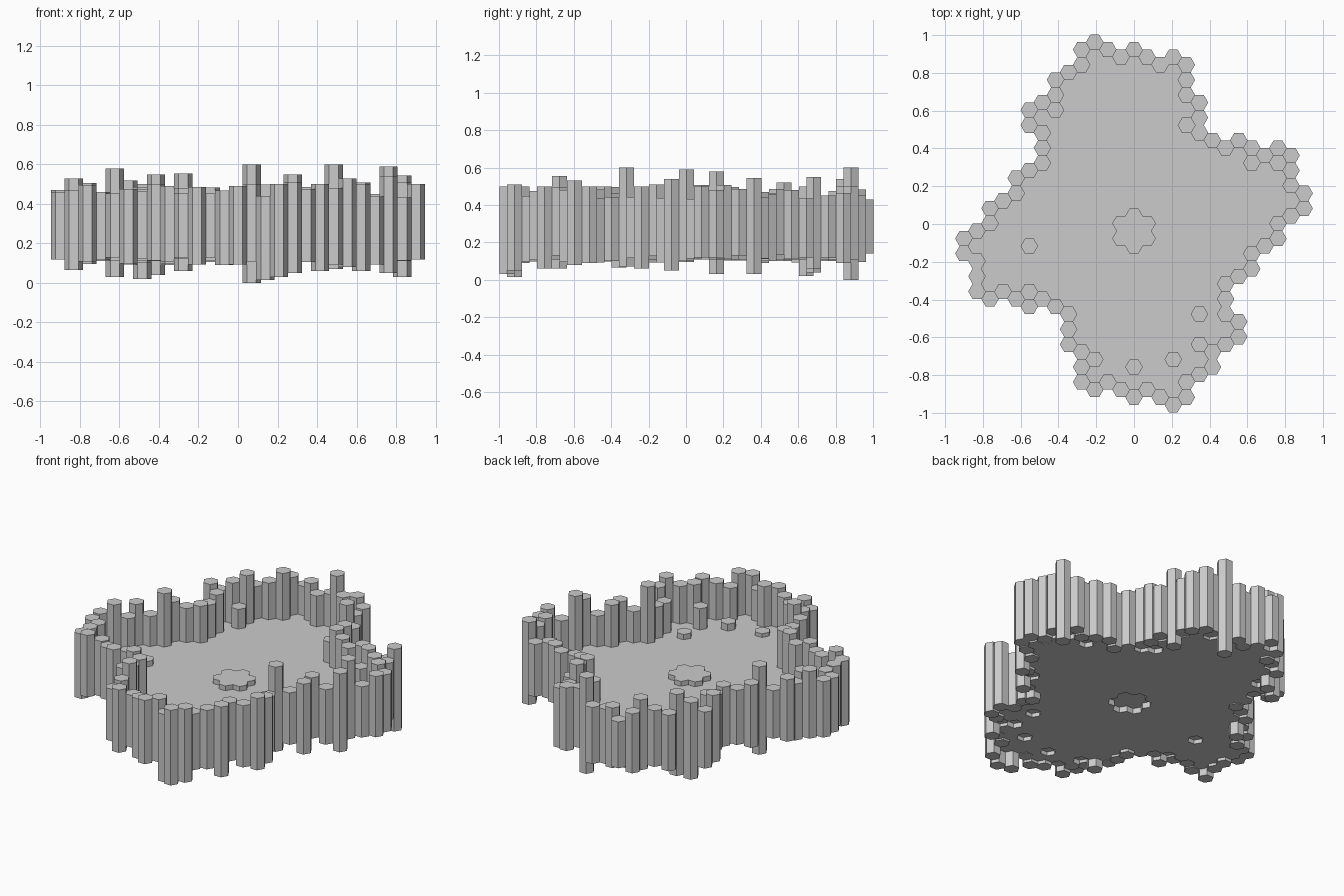
import bpy, bmesh, math, random

if "Cube" in bpy.data.objects:
    bpy.data.objects.remove(bpy.data.objects["Cube"])

random.seed(7)
R = 0.08 / math.sqrt(3)          # hexagon radius (flat-top tiles, 0.08 high)


def centre(q, j):
    return q * 1.5 * R, 0.04 * j + 0.003


def slab(name, jobs):
    """Each job = (cells, z0, z1): cells welded into one hexagonal-outline prism."""
    bm = bmesh.new()
    for cells, z0, z1 in jobs:
        verts, faces = {}, []
        for q, j in cells:
            cx, cy = centre(q, j)
            ring = []
            for i in range(6):
                x = cx + R * math.cos(i * math.pi / 3)
                y = cy + R * math.sin(i * math.pi / 3)
                key = (round(x * 500), round(y * 500))
                if key not in verts:
                    verts[key] = bm.verts.new((x, y, z0))
                ring.append(verts[key])
            faces.append(bm.faces.new(ring))
        ext = bmesh.ops.extrude_face_region(bm, geom=faces, use_keep_orig=True)
        for v in ext["geom"]:
            if isinstance(v, bmesh.types.BMVert):
                v.co.z = z1
    bmesh.ops.recalc_face_normals(bm, faces=bm.faces)
    me = bpy.data.meshes.new(name)
    bm.to_mesh(me)
    bm.free()
    ob = bpy.data.objects.new(name, me)
    bpy.context.collection.objects.link(ob)
    return ob


# island outline: lowest and highest tile (half-tile steps) for columns -13..13
low = [-4, -9, -10, -9, -10, -11, -10, -11, -16, -21, -22, -21, -22, -23,
       -22, -23, -24, -23, -20, -19, -16, -7, -6, -3, -2, 1, 2]
high = [-2, -1, 2, 3, 6, 7, 16, 19, 20, 23, 24, 23, 22, 23,
        22, 21, 22, 21, 16, 11, 10, 11, 10, 9, 10, 9, 4]
cells = {(q - 13, j) for q in range(27) for j in range(low[q], high[q] + 1, 2)}
cells |= {(-8, 13), (-8, 15), (8, -15), (8, -13)}

STEPS = [(0, 2), (0, -2), (1, 1), (1, -1), (-1, 1), (-1, -1)]
border = sorted(c for c in cells
                if any((c[0] + a, c[1] + b) not in cells for a, b in STEPS))

# raised flower in the middle, columns beside the rim, low single stubs
flower = [(0, -1)] + [(a, b - 1) for a, b in STEPS]
tall = {(5, -16): .38, (4, 13): .38, (9, 8): .38, (-6, 15): .37,
        (-8, -9): .33, (-3, -18): .36, (11, 8): .4}
stubs = {(0, -19): .27, (3, -18): .29, (5, -12): .28, (-8, -3): .28}

# floor plate, left open under the shifted tiles so they are recessed below
inner = sorted(cells - set(border) - set(flower) - set(tall) - set(stubs))
slab("floor", [(inner, 0.11, 0.247)])
slab("centre_platform", [(flower, 0.145, 0.277)])
slab("inner_columns", [([c], 0.14, z) for c, z in tall.items()])
slab("floor_stubs", [([c], 0.135, z) for c, z in stubs.items()])

# rim columns: random lengths, with the outstanding ones set exactly
known = {(1, 22): (0, .6), (-3, 24): (.14, .43), (7, -8): (.07, .6),
         (11, 0): (.1, .59), (11, -2): (.05, .54), (-9, 4): (.03, .58),
         (3, -22): (.1, .57), (3, -24): (.03, .5), (2, -23): (.015, .44),
         (4, -23): (.05, .51), (6, -19): (.06, .5), (9, -6): (.06, .5),
         (-4, -17): (.06, .555), (-4, 21): (.1, .54), (4, 17): (.06, .55),
         (-7, 16): (.02, .5), (-6, 17): (.04, .55), (-6, 19): (.1, .45),
         (-8, 13): (.1, .52), (8, -15): (.08, .53), (12, 9): (.03, .545),
         (-12, -1): (.11, .53), (-12, -9): (.065, .47), (-13, -2): (.12, .47),
         (13, 2): (.12, .5), (13, 4): (.12, .48), (-13, -4): (.12, .46)}
jobs = []
for c in border:
    z0, z1 = random.uniform(.09, .135), random.uniform(.43, .51)
    z0, z1 = known.get(c, (z0, z1))
    jobs.append(([c], z0, z1))
slab("rim_columns", jobs)
